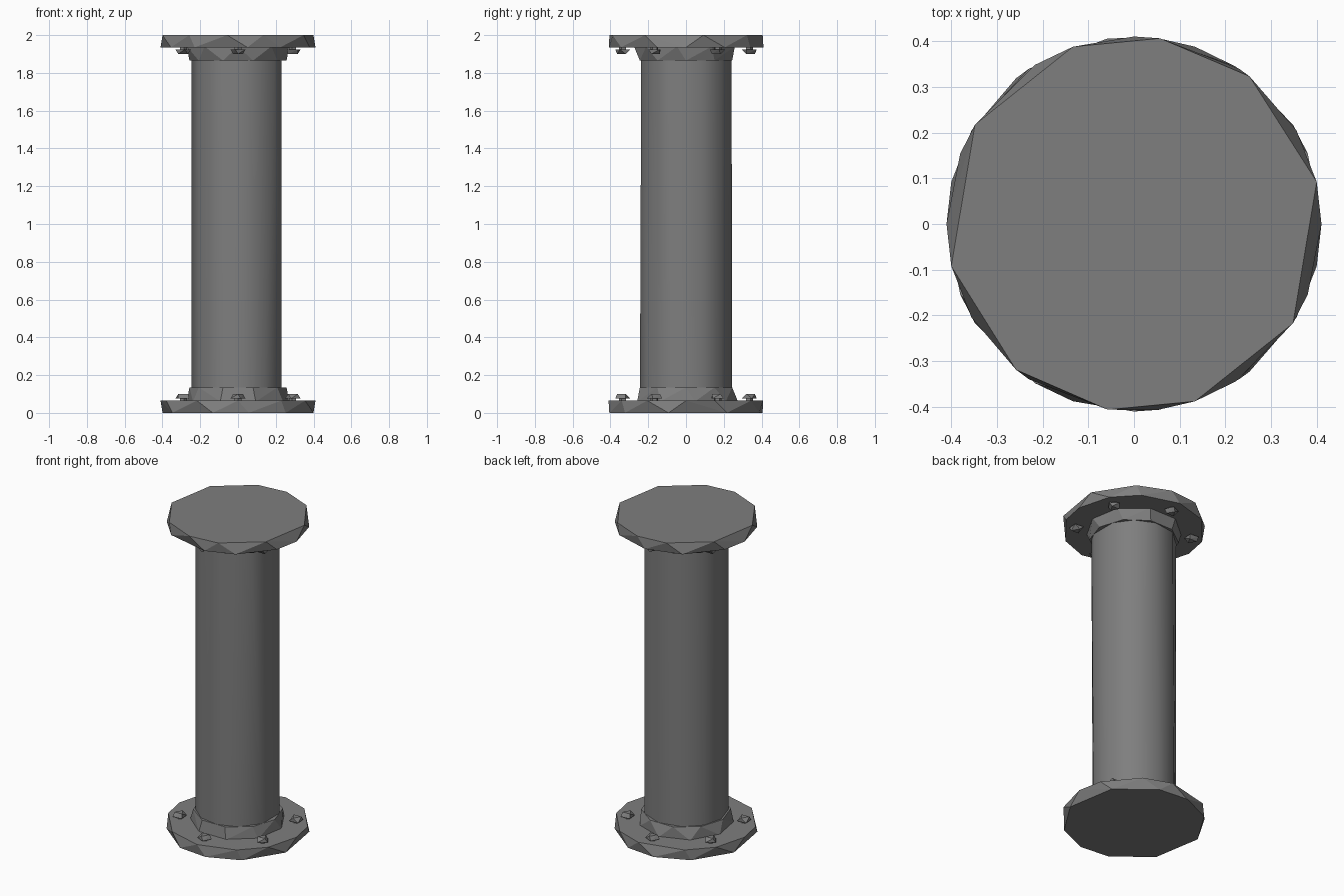
import bpy, bmesh, math

cube = bpy.data.objects.get("Cube")
if cube:
    bpy.data.objects.remove(cube, do_unlink=True)

metal = bpy.data.materials.new("grey metal")
metal.use_nodes = True
GREY = (0.21, 0.21, 0.21, 1)
metal.diffuse_color = GREY
metal.node_tree.nodes["Principled BSDF"].inputs["Base Color"].default_value = GREY


def ring(radius, z, angles):
    return [(radius * math.cos(math.radians(a)), radius * math.sin(math.radians(a)), z)
            for a in angles]


def hull(name, points, smooth=0):
    """Faceted solid wrapped around rings of points."""
    bm = bmesh.new()
    for p in points:
        bm.verts.new(p)
    bmesh.ops.convex_hull(bm, input=bm.verts)
    bmesh.ops.dissolve_limit(bm, angle_limit=0.01, verts=bm.verts, edges=bm.edges)
    bmesh.ops.recalc_face_normals(bm, faces=bm.faces)
    mesh = bpy.data.meshes.new(name)
    bm.to_mesh(mesh)
    bm.free()
    mesh.materials.append(metal)
    obj = bpy.data.objects.new(name, mesh)
    bpy.context.collection.objects.link(obj)
    if smooth:
        bpy.ops.object.select_all(action='DESELECT')
        obj.select_set(True)
        bpy.context.view_layer.objects.active = obj
        bpy.ops.object.shade_smooth_by_angle(angle=math.radians(smooth))
    return obj


def even(count, start=0):
    return [start + i * 360 / count for i in range(count)]


# Pipe with slightly twisted facets
pipe_low = [-20, 20, 50, 85, 120, 150, 180, 215, 245, 275, 305]
pipe_high = [-20, 20, 50, 80, 115, 150, 180, 212, 245, 285, 322]
hull("pipe", ring(0.245, 0.05, pipe_low) + ring(0.245, 1.95, pipe_high), smooth=38)

# Flange, collar and bolts at each end; the upper set is the lower one turned over
outer_rim = [13, 52, 82, 109, 148, 193, 231, 262, 289, 328]
inner_rim = [0, 30, 56, 90, 122, 158, 180, 210, 236, 277, 303, 338]
for end, sign in (("lower", 1), ("upper", -1)):
    def place(points):
        return [(x, sign * y, z if sign > 0 else 2 - z) for x, y, z in points]

    rims = ([-a for a in outer_rim], [-a for a in inner_rim])
    hull(end + "_flange", place(ring(0.41, 0, rims[0]) + ring(0.41, 0.065, rims[1])))
    hull(end + "_collar", place(ring(0.275, 0.06, even(9, 10)) + ring(0.257, 0.135, even(10))))

    for i, a in enumerate(even(6, 30)):
        cx, cy, _ = ring(0.335, 0, [a])[0]

        def shift(points):
            return place([(x + cx, y + cy, z) for x, y, z in points])

        label = f"{end}_bolt_{i + 1}"
        hull(label + "_stem", shift(ring(0.02, 0.06, even(5, a)) + ring(0.02, 0.08, even(5, a))))
        hull(label + "_head", shift(ring(0.042, 0.076, even(4, a + 20))
                                    + ring(0.03, 0.1, even(3, a))))
